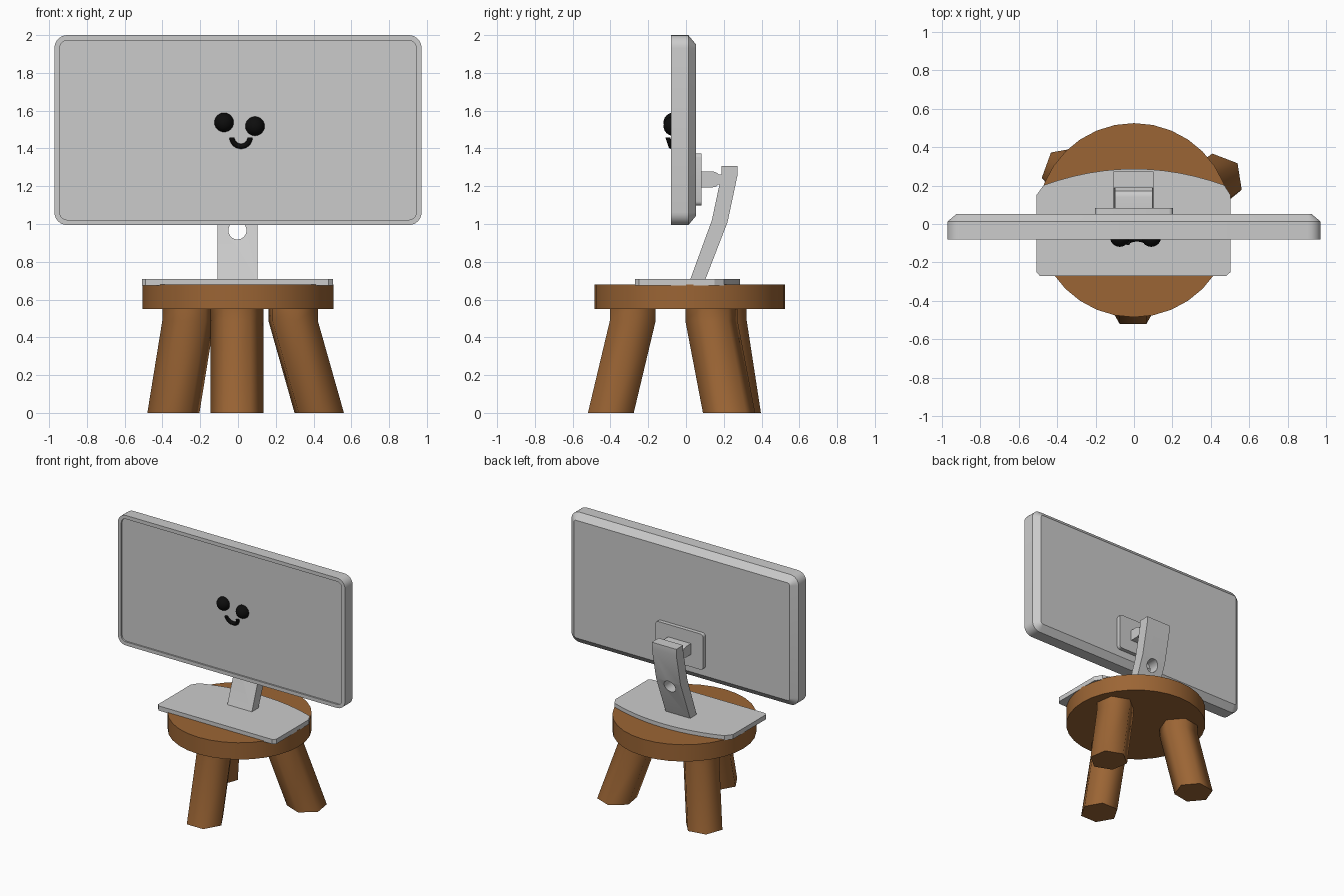
import bpy, bmesh
from math import sin, cos, pi, radians

if "Cube" in bpy.data.objects:
    bpy.data.objects.remove(bpy.data.objects["Cube"])


def material(name, color):
    m = bpy.data.materials.new(name)
    m.diffuse_color = color
    m.use_nodes = True
    m.node_tree.nodes["Principled BSDF"].inputs["Base Color"].default_value = m.diffuse_color
    return m


WOOD = material("wood", (0.33, 0.13, 0.035, 1))
BLACK = material("black", (0.004, 0.004, 0.004, 1))


def loft(name, rings, mat=None, angle=30):
    """Skin a list of equal closed rings and cap both ends."""
    bm = bmesh.new()
    rows = [[bm.verts.new(p) for p in ring] for ring in rings]
    n = len(rows[0])
    for a, b in zip(rows, rows[1:]):
        for i in range(n):
            j = (i + 1) % n
            bm.faces.new((a[i], a[j], b[j], b[i]))
    bm.faces.new(rows[0])
    bm.faces.new(rows[-1])
    bmesh.ops.recalc_face_normals(bm, faces=bm.faces)
    me = bpy.data.meshes.new(name)
    bm.to_mesh(me)
    bm.free()
    ob = bpy.data.objects.new(name, me)
    bpy.context.collection.objects.link(ob)
    return finish(ob, mat, angle)


def finish(ob, mat, angle):
    bpy.ops.object.select_all(action='DESELECT')
    ob.select_set(True)
    bpy.context.view_layer.objects.active = ob
    if mat:
        ob.data.materials.append(mat)
    bpy.ops.object.shade_smooth_by_angle(angle=radians(angle))
    return ob


def rounded_rect(y, zc, hx, hz, r, seg=6):
    """Rounded rectangle ring in the xz plane at depth y."""
    ring = []
    for k, (sx, sz) in enumerate(((1, 1), (-1, 1), (-1, -1), (1, -1))):
        for s in range(seg + 1):
            a = (k + s / seg) * pi / 2
            ring.append((sx * (hx - r) + r * cos(a), y, zc + sz * (hz - r) + r * sin(a)))
    return ring


def circle_ring(cx, cy, z, r, n, turn=0):
    return [(cx + r * cos(turn + 2 * pi * i / n), cy + r * sin(turn + 2 * pi * i / n), z)
            for i in range(n)]


def side_profile(name, pts, x0, x1):
    """Extrude a (y, z) profile along x."""
    return loft(name, [[(x, y, z) for y, z in pts] for x in (x0, x1)])


# stool seat
loft("seat", [circle_ring(0, 0.02, z, 0.505, 32) for z in (0.55, 0.68)], WOOD)

# three six-sided legs: name, top centre, bottom centre, facing angle
for name, top, foot, face in (
        ("front_leg", (-0.005, -0.282), (-0.005, -0.398), 270),
        ("right_leg", (0.292, 0.135), (0.43, 0.228), 9),
        ("left_leg", (-0.263, 0.19), (-0.342, 0.265), 160)):
    turn = radians(face + 30)
    loft(name, [circle_ring(*c, z, 0.14, 6, turn)
                for c, z in ((foot, 0), (top, 0.487), (top, 0.56))], WOOD, 63)

# stand base with a bowed back edge
outline = [(-0.508, -0.25), (-0.49, -0.27), (0.48, -0.27), (0.503, -0.25), (0.503, 0.15)]
outline += [(x, 0.287 - 0.385 * x * x) for x in (0.47 - 0.94 * i / 12 for i in range(13))]
outline += [(-0.508, 0.15)]
loft("stand_base", [[(x, y, z) for x, y in outline] for z in (0.674, 0.71)])

# bent stand arm with a cable hole
arm = side_profile("stand_arm", [(0.02, 0.70), (0.137, 1.02), (0.188, 1.26), (0.188, 1.308),
                                 (0.273, 1.308), (0.273, 1.26), (0.22, 1.01), (0.10, 0.70)],
                   -0.108, 0.102)
cutter = loft("hole_cutter", [[(x - 0.003, y, z + 0.966) for x, z, _ in circle_ring(0, 0, 0, 0.048, 24)]
                              for y in (-0.1, 0.4)])
cutter.hide_render = True
mod = arm.modifiers.new("hole", 'BOOLEAN')
mod.operation = 'DIFFERENCE'
mod.solver = 'EXACT'
mod.object = cutter
bpy.context.view_layer.objects.active = arm
bpy.ops.object.modifier_apply(modifier=mod.name)
bpy.data.objects.remove(cutter)
finish(arm, None, 30)

# hinge with rounded end
hinge = [(0.06, 1.194)] + [(0.14 + 0.042 * cos(a), 1.236 + 0.042 * sin(a))
                           for a in (-pi / 2 + pi * i / 10 for i in range(11))] + [(0.06, 1.278)]
side_profile("hinge", hinge, -0.1, 0.095)
# short link joining the hinge to the arm
side_profile("hinge_link", [(0.14, 1.21), (0.2, 1.21), (0.2, 1.262), (0.14, 1.262)], -0.1, 0.095)

# mounting plate
loft("mount_plate", [rounded_rect(y, 1.236, 0.203, 0.138, 0.022, 4) for y in (0.045, 0.082)])

# monitor: recessed screen, rim, sides and chamfered back
loft("monitor", [rounded_rect(y, 1.497, 0.972 - d, 0.503 - d, 0.068 - d)
                 for y, d in ((-0.068, 0.028), (-0.08, 0.028), (-0.08, 0),
                              (0.012, 0), (0.052, 0.048))])

# eyes
for name, x, z in (("left_eye", -0.074, 1.538), ("right_eye", 0.09, 1.518)):
    bpy.ops.mesh.primitive_uv_sphere_add(segments=24, ring_count=12, radius=0.051,
                                         location=(x, -0.068, z))
    eye = bpy.context.object
    eye.name = name
    finish(eye, BLACK, 60)

# smile: round tube along a half circle, leaning forward at the top
rings = []
for i in range(15):
    a = pi + pi * i / 14
    lean = -0.079 + 0.018 * (-1 - sin(a))
    rings.append([(0.016 + (0.048 + 0.0135 * cos(b)) * cos(a), lean + 0.0135 * sin(b),
                   1.459 + (0.048 + 0.0135 * cos(b)) * sin(a))
                  for b in (2 * pi * k / 10 for k in range(10))])
loft("smile", rings, BLACK, 60)
